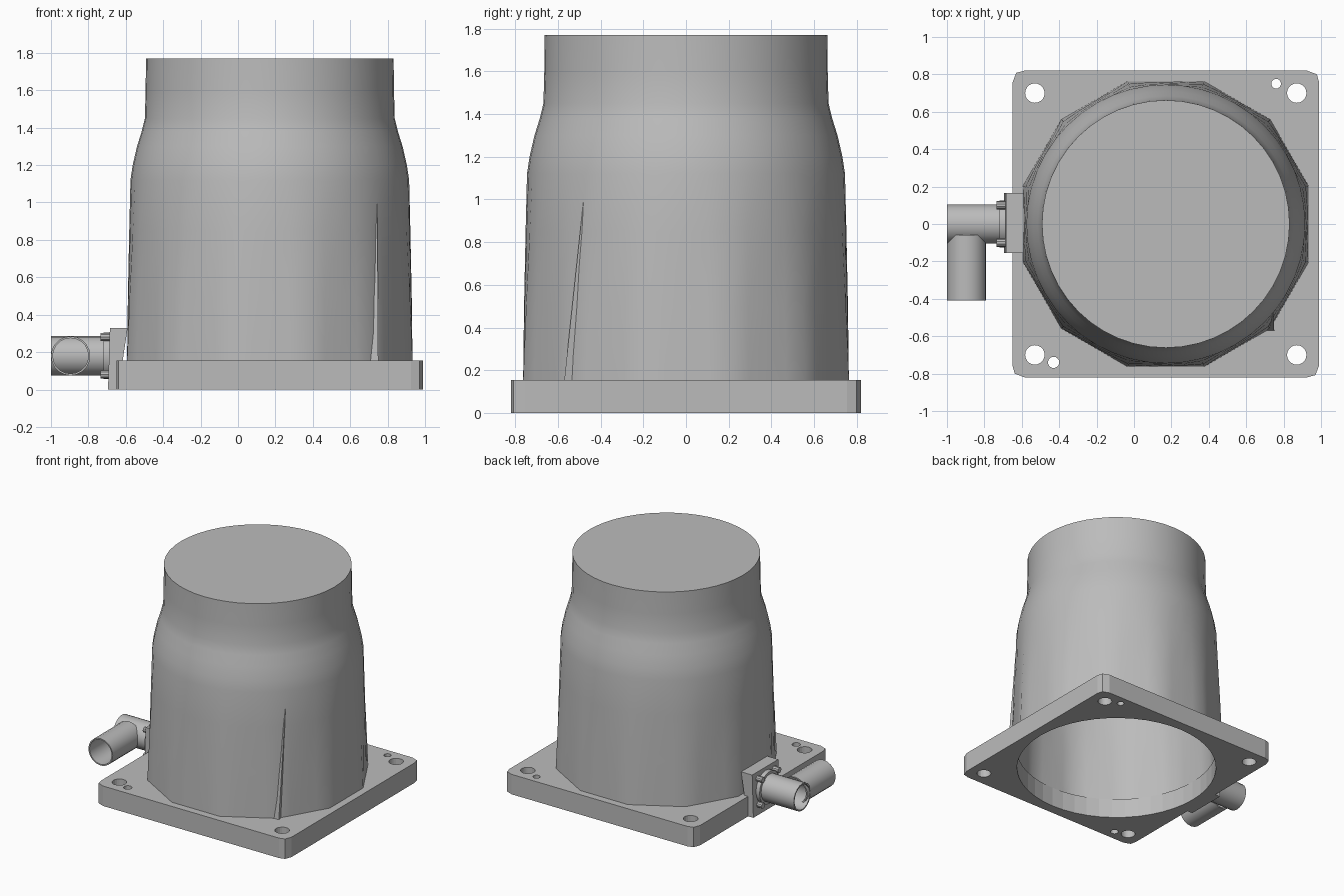
import bpy, bmesh
from math import sin, cos, pi, radians
from mathutils import Matrix, Vector

cube = bpy.data.objects.get("Cube")
if cube:
    bpy.data.objects.remove(cube)

CX = 0.17          # axis of the housing
FLANGE_TOP = 0.155

grey = bpy.data.materials.new("housing grey")
grey.use_nodes = True
grey.diffuse_color = (0.5, 0.5, 0.5, 1)
grey.node_tree.nodes["Principled BSDF"].inputs["Base Color"].default_value = (0.5, 0.5, 0.5, 1)


def finish(bm, name, smooth=True):
    bmesh.ops.recalc_face_normals(bm, faces=bm.faces)
    mesh = bpy.data.meshes.new(name)
    bm.to_mesh(mesh)
    bm.free()
    mesh.materials.append(grey)
    ob = bpy.data.objects.new(name, mesh)
    bpy.context.collection.objects.link(ob)
    bpy.ops.object.select_all(action='DESELECT')
    ob.select_set(True)
    bpy.context.view_layer.objects.active = ob
    if smooth:
        bpy.ops.object.shade_smooth_by_angle(angle=radians(30))
    return ob


def bridge(bm, a, b):
    for i in range(len(a)):
        j = (i + 1) % len(a)
        bm.faces.new((a[i], a[j], b[j], b[i]))


def prism(name, outline, axis, lo, hi):
    """Extrude a 2D outline along z (x, y points) or y (x, z points)."""
    bm = bmesh.new()
    rings = []
    for t in (lo, hi):
        pts = [(u, v, t) if axis == 'z' else (u, t, v) for u, v in outline]
        rings.append([bm.verts.new(p) for p in pts])
        bm.faces.new(rings[-1])
    bridge(bm, *rings)
    return finish(bm, name, False)


def add_cylinder(bm, centre, radius, depth, axis='Z', sides=16):
    turn = {'X': Matrix.Rotation(pi / 2, 4, 'Y'), 'Y': Matrix.Rotation(pi / 2, 4, 'X'),
            'Z': Matrix.Identity(4)}[axis]
    bmesh.ops.create_cone(bm, cap_ends=True, segments=sides, radius1=radius, radius2=radius,
                          depth=depth, matrix=Matrix.Translation(centre) @ turn)


def cut(ob, cutter):
    cutter.hide_render = True
    mod = ob.modifiers.new("cut", 'BOOLEAN')
    mod.operation = 'DIFFERENCE'
    mod.solver = 'EXACT'
    mod.object = cutter
    bpy.context.view_layer.objects.active = ob
    bpy.ops.object.modifier_apply(modifier=mod.name)
    bpy.data.objects.remove(cutter)


# Hollow bell-shaped housing: twelve-sided foot blending into a round, closed neck
SEG = 48
outer = [(0.765, FLANGE_TOP), (0.76, 0.5), (0.752, 0.85), (0.745, 1.12), (0.733, 1.2),
         (0.71, 1.3), (0.685, 1.38), (0.668, 1.45), (0.664, 1.6), (0.662, 1.77)]
inner = [(r - 0.02, z - (0.02 if z > 1.7 else 0)) for r, z in outer]


def body_ring(bm, r, z):
    facet = max(0, 1 - (z - FLANGE_TOP) / 0.9)
    verts = []
    for i in range(SEG):
        a = 2 * pi * i / SEG
        off = (a - radians(15) + pi / 12) % (pi / 6) - pi / 12
        poly = 0.79 * cos(pi / 12) / cos(pi / 12 - abs(off)) / 0.765
        s = r * (1 + (poly - 1) * facet)
        verts.append(bm.verts.new((CX + s * cos(a), s * sin(a), z)))
    return verts


bm = bmesh.new()
shells = [[body_ring(bm, r, z) for r, z in prof] for prof in (outer, inner)]
for rings in shells:
    for a, b in zip(rings, rings[1:]):
        bridge(bm, a, b)
    bm.faces.new(rings[-1])
bridge(bm, shells[0][0], shells[1][0])
finish(bm, "housing")

# Square base flange with chamfered corners
H, C = 0.82, 0.065
corner = [(H, H - C), (H - 0.012, H - 0.02), (H - C, H)]
outline = []
for k in range(4):
    for x, y in corner:
        for _ in range(k):
            x, y = -y, x
        outline.append((CX + x, y))
flange = prism("base_flange", outline, 'z', 0, FLANGE_TOP)

# Openings through the flange: bore, four bolt holes and two dowel holes
bm = bmesh.new()
add_cylinder(bm, (CX, 0, 0), 0.74, 1, sides=SEG)
for sx in (-1, 1):
    for sy in (-1, 1):
        add_cylinder(bm, (CX + sx * 0.7, sy * 0.7, 0), 0.052, 1, sides=20)
add_cylinder(bm, (0.76, 0.75, 0), 0.026, 1)
add_cylinder(bm, (-0.43, -0.74, 0), 0.03, 1)
cut(flange, finish(bm, "hole_cutter", False))

# Slim tapering seam rib on the front left of the housing
bm = bmesh.new()
rib = [bm.verts.new(p) for p in ((0.70, -0.57, FLANGE_TOP), (0.75, -0.57, FLANGE_TOP),
                                 (0.74, -0.52, FLANGE_TOP), (0.745, -0.48, 1.0))]
for tri in ((0, 1, 2), (0, 1, 3), (1, 2, 3), (2, 0, 3)):
    bm.faces.new([rib[i] for i in tri])
finish(bm, "seam_rib", False)

# Mounting plate for the side connector, with a sloping back
prism("connector_plate", [(-0.695, 0), (-0.64, 0), (-0.59, 0.33), (-0.685, 0.33)],
      'y', -0.155, 0.165)

# Elbow connector: two open tubes meeting at a right angle
PZ, PX, R = 0.18, -0.895, 0.105


def tube(name, start, end, radius, wall):
    bm = bmesh.new()
    start, end = Vector(start), Vector(end)
    turn = (end - start).to_track_quat('Z', 'Y').to_matrix()
    rings = []
    for p, r in ((start, radius), (end, radius), (end, radius - wall), (start, radius - wall)):
        rings.append([bm.verts.new(p + turn @ Vector((r * cos(2 * pi * i / 20),
                                                      r * sin(2 * pi * i / 20), 0)))
                      for i in range(20)])
    for i in range(4):
        bridge(bm, rings[i], rings[(i + 1) % 4])
    return finish(bm, name)


tube("connector_inlet", (-0.68, 0, PZ), (-1.0, 0, PZ), R, 0.01)
tube("connector_outlet", (PX, -0.06, PZ), (PX, -0.41, PZ), R, 0.01)

# Collar and four screws against the plate
bm = bmesh.new()
add_cylinder(bm, (-0.70, 0, PZ), 0.125, 0.04, 'X', 20)
for y in (-0.1, 0.1):
    for z in (0.08, 0.28):
        add_cylinder(bm, (-0.71, y, z), 0.022, 0.05, 'X', 10)
finish(bm, "connector_collar_and_screws")
